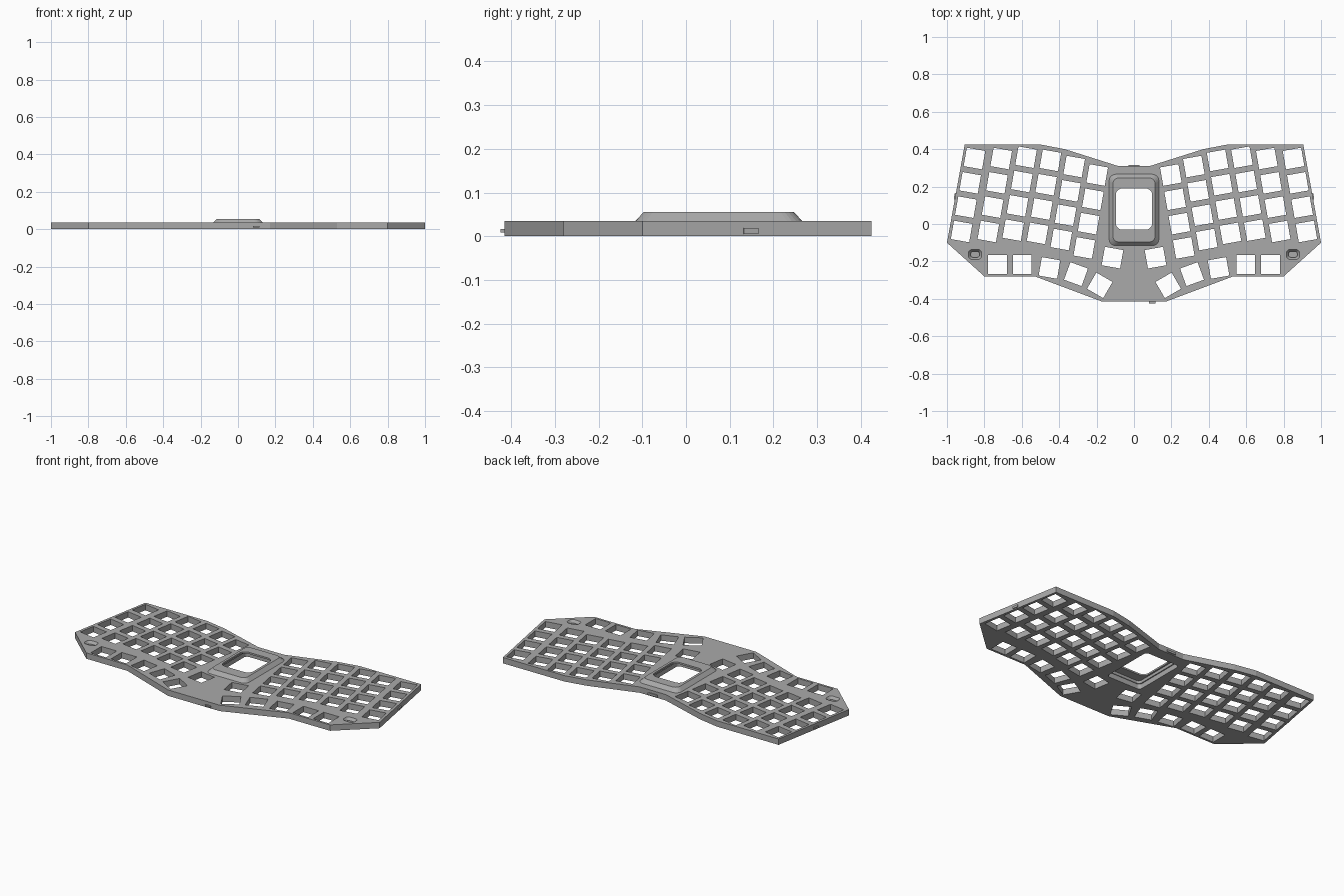
import bpy, bmesh
from math import radians, cos, sin, pi
from mathutils import Matrix, Vector

if "Cube" in bpy.data.objects:
    bpy.data.objects.remove(bpy.data.objects["Cube"])

grey = bpy.data.materials.new("plate grey")
grey.use_nodes = True
COLOUR = (0.40, 0.40, 0.40, 1)
grey.diffuse_color = COLOUR
grey.node_tree.nodes["Principled BSDF"].inputs["Base Color"].default_value = COLOUR

TOP = 0.035


def rounded(x, y, w, h, r, n=5):
    """Rounded rectangle outline, counter-clockwise."""
    pts = []
    for i, (sx, sy) in enumerate([(1, 1), (-1, 1), (-1, -1), (1, -1)]):
        for k in range(n + 1):
            a = (i + k / n) * pi / 2
            pts.append((x + sx * (w / 2 - r) + r * cos(a),
                        y + sy * (h / 2 - r) + r * sin(a)))
    return pts


def loft(bm, loops):
    """Closed solid through (outline, z) loops, bottom to top."""
    rings = [[bm.verts.new((x, y, z)) for x, y in pts] for pts, z in loops]
    bm.faces.new(rings[0][::-1])
    bm.faces.new(rings[-1])
    for a, b in zip(rings, rings[1:]):
        for i in range(len(a)):
            j = (i + 1) % len(a)
            bm.faces.new((a[i], a[j], b[j], b[i]))


def box(bm, centre, size, turn=0):
    m = (Matrix.Translation(centre) @ Matrix.Rotation(radians(turn), 4, "Z")
         @ Matrix.Diagonal((*size, 1)))
    bmesh.ops.create_cube(bm, size=1, matrix=m)


def finish(bm, name):
    bmesh.ops.recalc_face_normals(bm, faces=bm.faces)
    mesh = bpy.data.meshes.new(name)
    bm.to_mesh(mesh)
    bm.free()
    mesh.materials.append(grey)
    obj = bpy.data.objects.new(name, mesh)
    bpy.context.collection.objects.link(obj)
    return obj


def cut(obj, cutter):
    mod = obj.modifiers.new("cut", "BOOLEAN")
    mod.operation, mod.solver, mod.object = "DIFFERENCE", "EXACT", cutter
    bpy.context.view_layer.objects.active = obj
    bpy.ops.object.modifier_apply(modifier=mod.name)
    bpy.data.objects.remove(cutter)


# Plate: mirrored wing outline
half = [(0.17, -0.415), (0.53, -0.28), (0.80, -0.28), (1.0, -0.10),
        (0.905, 0.425), (0.50, 0.425), (0.37, 0.40), (0.085, 0.31)]
outline = half + [(-x, y) for x, y in reversed(half)]
bm = bmesh.new()
loft(bm, [(outline, 0), (outline, TOP)])
plate = finish(bm, "key_plate")

# Key openings: four-row slanted columns plus a fanned thumb row
column_tops = [(0.853, 0.35), (0.71, 0.35), (0.577, 0.357),
               (0.447, 0.34), (0.32, 0.307), (0.197, 0.262)]
step = Vector((sin(radians(10)), -cos(radians(10)))) * 0.132
keys = [(*(Vector(top) + step * row), 10) for top in column_tops for row in range(4)]
keys += [(0.73, -0.217, 0), (0.597, -0.217, 0), (0.452, -0.235, 10),
         (0.31, -0.268, 20), (0.183, -0.328, 30), (0.115, -0.18, 10)]
bm = bmesh.new()
for x, y, turn in keys:
    for side in (1, -1):
        box(bm, (side * x, y, TOP / 2), (0.1, 0.1, 0.2), side * turn)

# Corner pockets with sloped rims
for side in (1, -1):
    x, y = side * 0.85, -0.163
    loft(bm, [(rounded(x, y, 0.046, 0.03, 0.01), 0.01),
              (rounded(x, y, 0.046, 0.03, 0.01), 0.02),
              (rounded(x, y, 0.074, 0.056, 0.02), TOP + 0.002)])

# Clearance under the display bezel
loft(bm, [(rounded(0, 0.075, 0.23, 0.33, 0.02), -0.05),
          (rounded(0, 0.075, 0.23, 0.33, 0.02), 0.1)])
cut(plate, finish(bm, "openings"))

# Display bezel: sloped rounded frame with a window and a hollow underside
bm = bmesh.new()
loft(bm, [(rounded(0, 0.075, 0.266, 0.382, 0.035), TOP - 0.005),
          (rounded(0, 0.075, 0.266, 0.382, 0.035), TOP),
          (rounded(0, 0.075, 0.225, 0.342, 0.03), 0.056)])
bezel = finish(bm, "display_bezel")
bm = bmesh.new()
loft(bm, [(rounded(0, 0.08, 0.195, 0.22, 0.035), -0.05),
          (rounded(0, 0.08, 0.195, 0.22, 0.035), 0.1)])
cut(bezel, finish(bm, "window"))
bm = bmesh.new()
loft(bm, [(rounded(0, 0.075, 0.23, 0.33, 0.02), -0.05),
          (rounded(0, 0.075, 0.215, 0.32, 0.02), 0.046)])
cut(bezel, finish(bm, "hollow"))

# Snap tabs on the rim
bm = bmesh.new()
for side in (1, -1):
    box(bm, (side * 0.953, 0.148, 0.012), (0.016, 0.034, 0.013), side * 10)
box(bm, (0.097, -0.416, 0.012), (0.034, 0.016, 0.008))
box(bm, (0, 0.31, 0.012), (0.06, 0.012, 0.013))
finish(bm, "snap_tabs")
